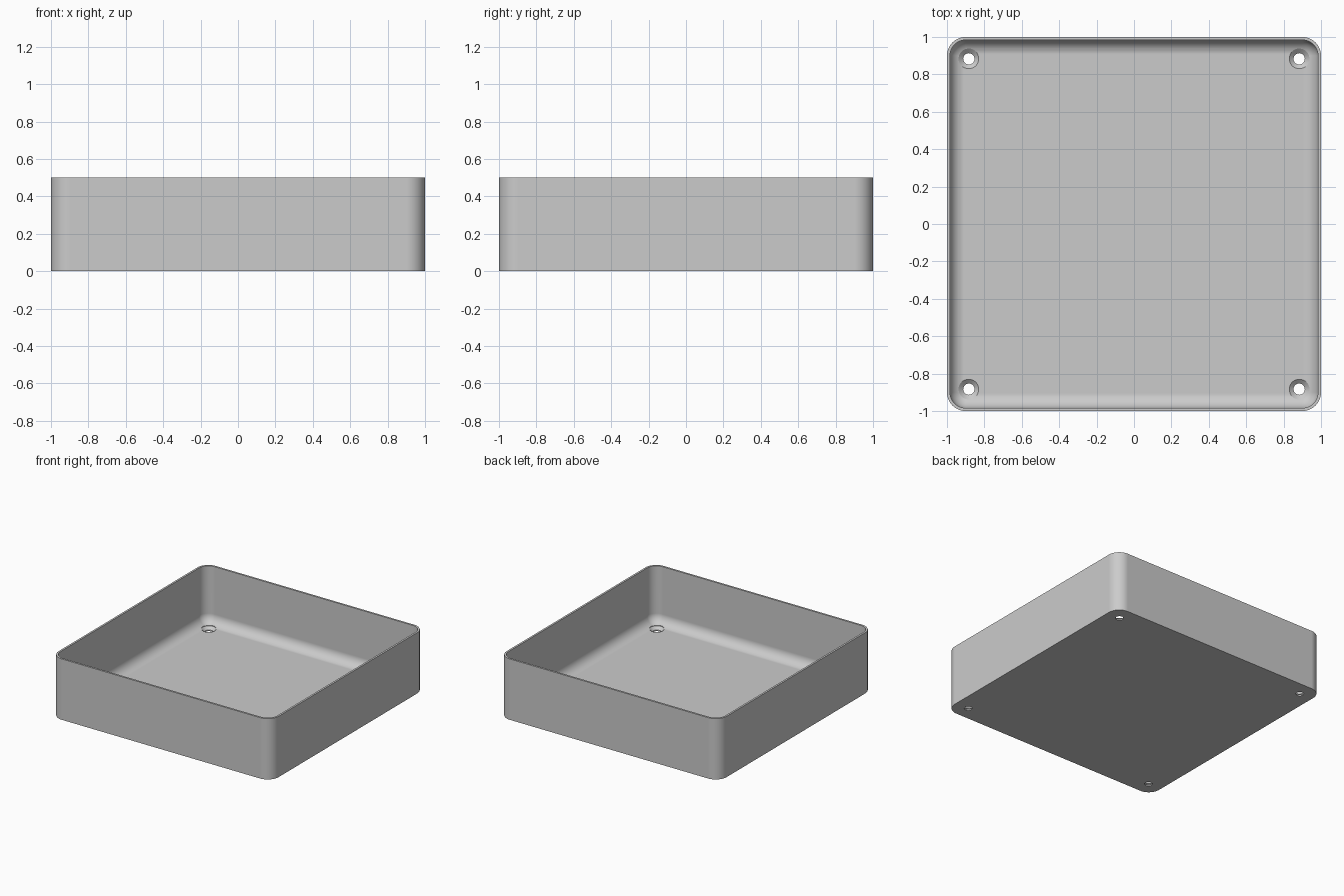
import bpy, bmesh
from math import sin, cos, pi

cube = bpy.data.objects.get("Cube")
if cube:
    bpy.data.objects.remove(cube, do_unlink=True)

HEIGHT, CORNER, WALL, FLOOR, FILLET = 0.5, 0.1, 0.016, 0.03, 0.08
HOLE, SINK, HOLE_POS = 0.03, 0.055, 0.883

grey = bpy.data.materials.new("plain grey")
grey.use_nodes = True
grey.diffuse_color = (0.6, 0.6, 0.6, 1)
grey.node_tree.nodes["Principled BSDF"].inputs["Base Color"].default_value = (0.6, 0.6, 0.6, 1)


def loft(name, rings):
    """Join closed rings of points with quads and cap both ends."""
    bm = bmesh.new()
    loops = [[bm.verts.new(p) for p in ring] for ring in rings]
    n = len(loops[0])
    for a, b in zip(loops, loops[1:]):
        for i in range(n):
            j = (i + 1) % n
            bm.faces.new((a[i], a[j], b[j], b[i]))
    bm.faces.new(loops[0][::-1])
    bm.faces.new(loops[-1])
    bmesh.ops.recalc_face_normals(bm, faces=bm.faces)
    mesh = bpy.data.meshes.new(name)
    bm.to_mesh(mesh)
    bm.free()
    mesh.materials.append(grey)
    obj = bpy.data.objects.new(name, mesh)
    bpy.context.collection.objects.link(obj)
    return obj


def rounded_square(inset, z, steps=10):
    r, c = CORNER - inset, 1 - CORNER
    pts = []
    for k, (sx, sy) in enumerate([(1, 1), (-1, 1), (-1, -1), (1, -1)]):
        for i in range(steps + 1):
            a = (k + i / steps) * pi / 2
            pts.append((sx * c + r * cos(a), sy * c + r * sin(a), z))
    return pts


def circle(x, y, r, z, n=32):
    return [(x + r * cos(2 * pi * i / n), y + r * sin(2 * pi * i / n), z) for i in range(n)]


# Tray: outer wall, thin rim, inner wall, then a fillet down to the floor
profile = [(0, 0), (0, HEIGHT), (WALL, HEIGHT)]
for i in range(11):
    a = i / 10 * pi / 2
    profile.append((WALL + FILLET * (1 - cos(a)), FLOOR + FILLET * (1 - sin(a))))
tray = loft("tray", [rounded_square(d, z) for d, z in profile])

# Countersunk screw holes in the four corners
for sx in (-1, 1):
    for sy in (-1, 1):
        sections = [(HOLE, -0.1), (HOLE, FLOOR - 0.02), (SINK, FLOOR + 0.002), (SINK, 0.2)]
        cutter = loft("hole_cutter", [circle(sx * HOLE_POS, sy * HOLE_POS, r, z) for r, z in sections])
        cutter.hide_render = True
        mod = tray.modifiers.new("screw hole", 'BOOLEAN')
        mod.operation = 'DIFFERENCE'
        mod.solver = 'EXACT'
        mod.object = cutter
        bpy.context.view_layer.objects.active = tray
        bpy.ops.object.modifier_apply(modifier=mod.name)
        bpy.data.objects.remove(cutter, do_unlink=True)

# Smooth rounded corners and fillet, flat walls and floor
bpy.ops.object.select_all(action='DESELECT')
tray.select_set(True)
bpy.context.view_layer.objects.active = tray
bpy.ops.object.shade_smooth_by_angle(angle=pi / 6)
weighted = tray.modifiers.new("flat face normals", 'WEIGHTED_NORMAL')
weighted.keep_sharp = True
